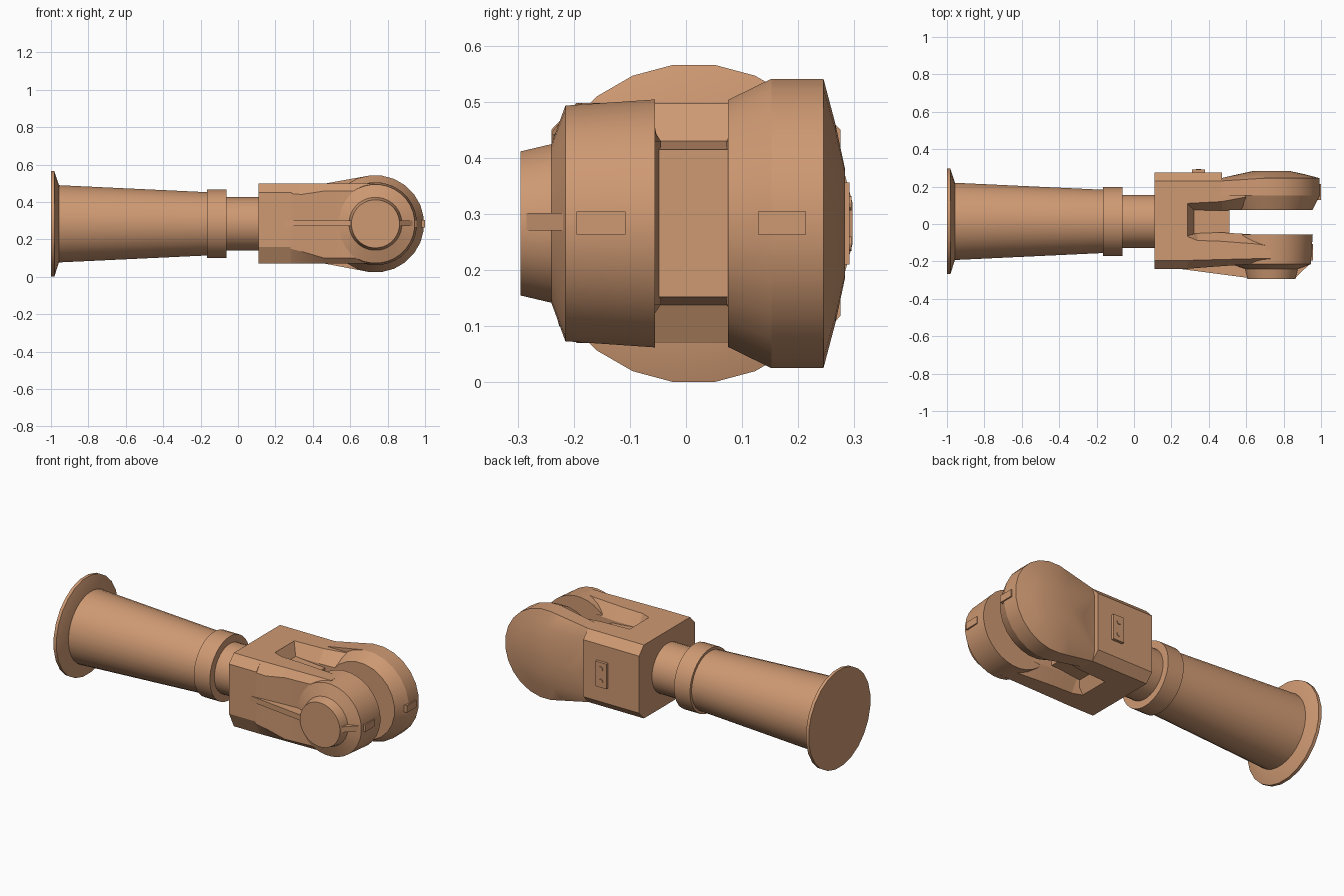
import bpy, bmesh, math

if "Cube" in bpy.data.objects:
    bpy.data.objects.remove(bpy.data.objects["Cube"])

CZ = 0.283            # height of the common axis
CY = 0.014            # shaft axis in y
PX = 0.735            # pivot centre of the fork in x

mat = bpy.data.materials.new("copper_tone")
mat.diffuse_color = (0.62, 0.32, 0.17, 1)
mat.use_nodes = True
mat.node_tree.nodes["Principled BSDF"].inputs["Base Color"].default_value = mat.diffuse_color


def finish(name, bm, angle=30):
    bmesh.ops.remove_doubles(bm, verts=bm.verts, dist=1e-5)
    bmesh.ops.recalc_face_normals(bm, faces=bm.faces)
    me = bpy.data.meshes.new(name)
    bm.to_mesh(me)
    bm.free()
    ob = bpy.data.objects.new(name, me)
    bpy.context.collection.objects.link(ob)
    me.materials.append(mat)
    bpy.ops.object.select_all(action='DESELECT')
    ob.select_set(True)
    bpy.context.view_layer.objects.active = ob
    bpy.ops.object.shade_smooth_by_angle(angle=math.radians(angle))
    return ob


def ring(axis, r, t, n):
    """Circle of n points around the shaft (x) or the pivot (y)."""
    out = []
    for i in range(n):
        a = 2 * math.pi * (i + 0.5) / n
        u, v = r * math.cos(a), CZ + r * math.sin(a)
        out.append((t, CY + u, v) if axis == 'x' else (PX + u, t, v))
    return out


def loft(name, sections, angle=30):
    """Skin equal-length point loops and cap both ends."""
    bm = bmesh.new()
    rows = [[bm.verts.new(p) for p in s] for s in sections]
    n = len(rows[0])
    for a, b in zip(rows, rows[1:]):
        for i in range(n):
            j = (i + 1) % n
            bm.faces.new((a[i], a[j], b[j], b[i]))
    bm.faces.new(rows[0])
    bm.faces.new(rows[-1])
    return finish(name, bm, angle)


def lathe(name, axis, prof, n):
    return loft(name, [ring(axis, r, t, n) for r, t in prof])


def hull(name, pts):
    bm = bmesh.new()
    for p in pts:
        bm.verts.new(p)
    res = bmesh.ops.convex_hull(bm, input=bm.verts)
    junk = {g for g in res["geom_interior"] + res["geom_unused"]
            if isinstance(g, bmesh.types.BMVert)}
    bmesh.ops.delete(bm, geom=list(junk), context='VERTS')
    bmesh.ops.dissolve_limit(bm, angle_limit=0.01, verts=bm.verts, edges=bm.edges)
    return finish(name, bm)


def box(name, x, y, z):
    return hull(name, [(a, b, c) for a in x for b in y for c in z])


# Shaft: end flange, tapered tube, collar and neck
lathe("end_flange", 'x', [(0.285, -1), (0.285, -0.982), (0.21, -0.958)], 24)
lathe("tapered_shaft", 'x', [(0.208, -0.97), (0.170, -0.165)], 32)
lathe("collar", 'x', [(0.185, -0.165), (0.185, -0.062)], 32)
lathe("neck", 'x', [(0.143, -0.07), (0.143, 0.12)], 32)


# Fork block, chamfered along its long edges
def block(x):
    return [(x, y, z) for y, z in ((-0.24, 0.45), (-0.195, 0.498), (0.23, 0.498), (0.275, 0.45),
                                   (0.275, 0.118), (0.23, 0.07), (-0.195, 0.07), (-0.24, 0.16))]


loft("fork_block", [block(0.11), block(0.286)], 10)


# Fork arms: (x, outer y, chamfer y, inner top y, inner y, upper z, lower z)
def arm(x, out, cham, top, inn, zu, zl):
    return [(x, y, z) for y, z in ((out, zu), (cham, 0.498), (top, 0.498), (inn, 0.43),
                                   (inn, 0.138), (top, 0.07), (cham, 0.07), (out, zl))]


front = [(0.28, -0.24, -0.195, -0.065, -0.055, 0.445, 0.15),
         (0.34, -0.235, -0.193, -0.088, -0.05, 0.44, 0.135),
         (0.46, -0.226, -0.19, -0.092, -0.045, 0.458, 0.10),
         (0.66, -0.212, -0.185, -0.107, -0.057, 0.458, 0.10),
         (0.73, -0.212, -0.185, -0.12, -0.075, 0.458, 0.10)]
back = [(0.28, 0.275, 0.23, 0.11, 0.075, 0.45, 0.118),
        (0.47, 0.275, 0.23, 0.12, 0.072, 0.45, 0.118),
        (0.47, 0.235, 0.225, 0.12, 0.072, 0.45, 0.118),
        (0.66, 0.235, 0.225, 0.156, 0.08, 0.45, 0.118),
        (0.73, 0.235, 0.225, 0.165, 0.09, 0.45, 0.118)]
loft("front_arm", [arm(*s) for s in front], 10)
loft("back_arm", [arm(*s) for s in back], 10)

# Web that closes the slot between the arms
web = [(0.27, 0.498), (0.285, 0.498), (0.32, 0.43), (0.51, 0.415),
       (0.51, 0.152), (0.32, 0.138), (0.285, 0.07), (0.27, 0.07)]
loft("slot_web", [[(x, y, z) for x, z in web] for y in (-0.088, 0.11)], 10)

# Front pivot disc with its stepped boss
lathe("front_disc", 'y', [(0.222, -0.055), (0.211, -0.215), (0.142, -0.24),
                          (0.129, -0.295)], 32)

# Thin ribs running from the boss along the arm and to the tip
rib = [(0.23, -0.238), (0.61, -0.288), (0.61, -0.2), (0.23, -0.2)]
tip = [(0.86, -0.29), (0.935, -0.218), (0.935, -0.2), (0.86, -0.2)]
for name, prof in (("arm_rib", rib), ("tip_rib", tip)):
    loft(name, [[(x, y, z) for x, y in prof] for z in (0.27, 0.302)], 10)

# Back pivot disc: conical inside, rounded cover outside
lathe("back_disc", 'y', [(0.222, 0.075), (0.26, 0.152)], 24)
hull("back_cover",
     [p for r, y in ((0.26, 0.152), (0.26, 0.245), (0.18, 0.266), (0.1, 0.283))
      for p in ring('y', r, y, 24)]
     + [(0.465, y, z) for y, z in ((0.152, 0.498), (0.23, 0.498), (0.245, 0.45),
                                   (0.245, 0.118), (0.23, 0.07), (0.152, 0.07))])

# Small pads on the round ends
box("front_pad", (0.90, 0.957), (-0.195, -0.108), (0.263, 0.304))
box("back_pad", (0.94, 1.0), (0.128, 0.214), (0.263, 0.304))

# Side plate with two screws
box("side_plate", (0.31, 0.38), (0.26, 0.291), (0.21, 0.356))
for i, z in enumerate((0.247, 0.319)):
    pts = [(0.345 + 0.013 * math.cos(a * math.pi / 6), y, z + 0.013 * math.sin(a * math.pi / 6))
           for a in range(12) for y in (0.28, 0.295)]
    hull(f"plate_screw_{i + 1}", pts)
